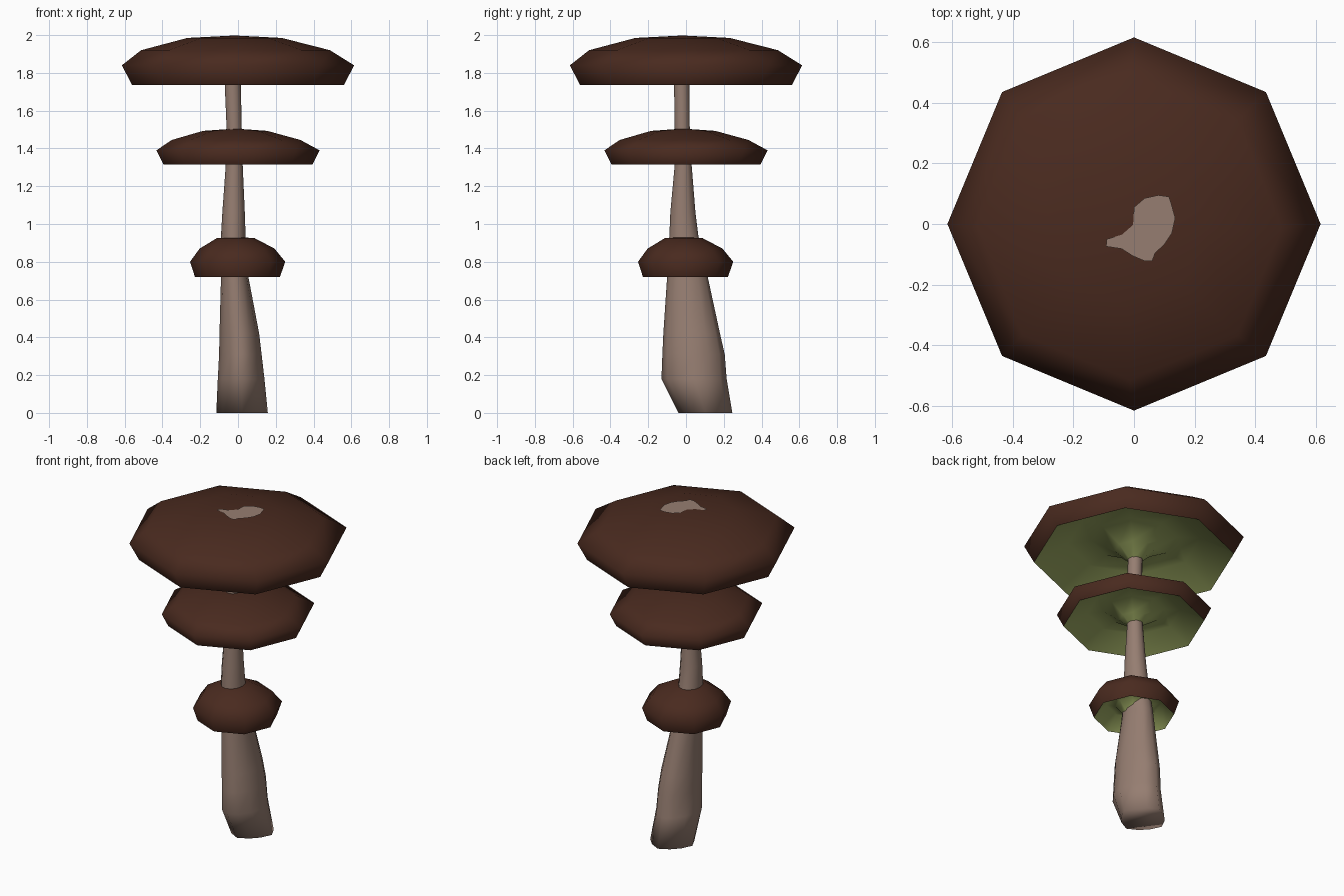
import bpy, math

if "Cube" in bpy.data.objects:
    bpy.data.objects.remove(bpy.data.objects["Cube"])


def material(name, rgb):
    m = bpy.data.materials.new(name)
    m.diffuse_color = (*rgb, 1)
    m.use_nodes = True
    m.node_tree.nodes["Principled BSDF"].inputs["Base Color"].default_value = m.diffuse_color
    return m


BROWN = material("cap_brown", (0.067, 0.023, 0.0135))
GREEN = material("gill_green", (0.34, 0.405, 0.125))
TAN = material("stem_tan", (0.305, 0.208, 0.166))


def make(name, verts, faces, mat, angle=180):
    me = bpy.data.meshes.new(name)
    me.from_pydata(verts, [], faces)
    me.materials.append(mat)
    ob = bpy.data.objects.new(name, me)
    bpy.context.collection.objects.link(ob)
    bpy.ops.object.select_all(action='DESELECT')
    ob.select_set(True)
    bpy.context.view_layer.objects.active = ob
    bpy.ops.object.shade_smooth_by_angle(angle=math.radians(angle))
    return ob


def ring_faces(rings, n):
    return [(a * n + i, a * n + (i + 1) % n, (a + 1) * n + (i + 1) % n, (a + 1) * n + i)
            for a in range(rings - 1) for i in range(n)]


def rings(profile, n):
    """profile rows: radius, z, sideways shift"""
    return [(r * math.cos(i * math.tau / n) + s, r * math.sin(i * math.tau / n) + s, z)
            for r, z, s in profile for i in range(n)]


def cap(name, gills, top, apex_z, n=8):
    """gills run from the stem out to the rim, top from the rim to the apex"""
    make(name + "_gills", rings(gills, n), ring_faces(len(gills), n), GREEN)
    top = [gills[-1]] + top
    k = (len(top) - 1) * n
    verts = rings(top, n) + [(top[-1][2], top[-1][2], apex_z)]
    faces = ring_faces(len(top), n) + [(k + i, k + (i + 1) % n, k + n) for i in range(n)]
    make(name, verts, faces, BROWN)


# three stacked octagonal caps, gills dipping down to the stem
cap("top_cap",
    [(0.035, 1.735, -0.025), (0.11, 1.795, -0.015), (0.24, 1.865, -0.01),
     (0.37, 1.845, 0), (0.56, 1.735, 0)],
    [(0.615, 1.84, 0), (0.50, 1.92, -0.013), (0.25, 1.985, -0.018)], 1.998)
cap("middle_cap",
    [(0.035, 1.315, -0.018), (0.085, 1.35, -0.015), (0.17, 1.405, -0.01),
     (0.26, 1.39, 0), (0.395, 1.315, 0)],
    [(0.432, 1.39, 0), (0.34, 1.445, -0.01), (0.17, 1.493, -0.015)], 1.505)
cap("lower_cap",
    [(0.06, 0.735, -0.01), (0.105, 0.79, -0.01), (0.155, 0.80, -0.005), (0.225, 0.72, -0.003)],
    [(0.252, 0.80, -0.002), (0.198, 0.87, -0.005), (0.10, 0.925, -0.012)], 0.932)

# leaning stem: z, x range, y range, corner cut for each ring
stem = [(0.0, -0.115, 0.158, -0.04, 0.245, 0.14), (0.18, -0.107, 0.14, -0.13, 0.215, 0.09),
        (0.31, -0.10, 0.125, -0.125, 0.205, 0.06), (0.42, -0.098, 0.112, -0.12, 0.18, 0.03),
        (0.72, -0.09, 0.055, -0.10, 0.115, 0), (0.94, -0.09, 0.04, -0.088, 0.065, 0),
        (1.06, -0.083, 0.036, -0.083, 0.05, 0), (1.31, -0.065, 0.025, -0.06, 0.03, 0),
        (1.50, -0.06, 0.02, -0.06, 0.02, 0), (1.735, -0.07, 0.015, -0.063, 0.018, 0),
        (1.90, -0.07, 0.015, -0.063, 0.018, 0)]
N = 12
sv = []
for z, x0, x1, y0, y1, cut in stem:
    for i in range(N):
        a = i * math.tau / N
        k = 1 - cut * math.sin(2 * a) ** 2
        sv.append(((x0 + x1) / 2 + k * math.cos(a) * (x1 - x0) / 2,
                   (y0 + y1) / 2 + k * math.sin(a) * (y1 - y0) / 2, z))
sf = ring_faces(len(stem), N)
sf.append(tuple(range(N))[::-1])
sf.append(tuple(range((len(stem) - 1) * N, len(stem) * N)))
make("stem", sv, sf, TAN)

# irregular pale patch on top of the highest cap
outline = [(0.08, 0.095), (0.115, 0.09), (0.122, 0.07), (0.136, 0.02), (0.125, -0.03),
           (0.10, -0.068), (0.07, -0.095), (0.06, -0.122), (0.035, -0.122), (-0.005, -0.105),
           (-0.04, -0.082), (-0.092, -0.074), (-0.09, -0.05), (-0.04, -0.035),
           (-0.003, -0.003), (0, 0.055), (0.035, 0.085)]
make("top_patch", [(x, y, 2.0) for x, y in outline[::-1]],
     [tuple(range(len(outline)))], TAN)
